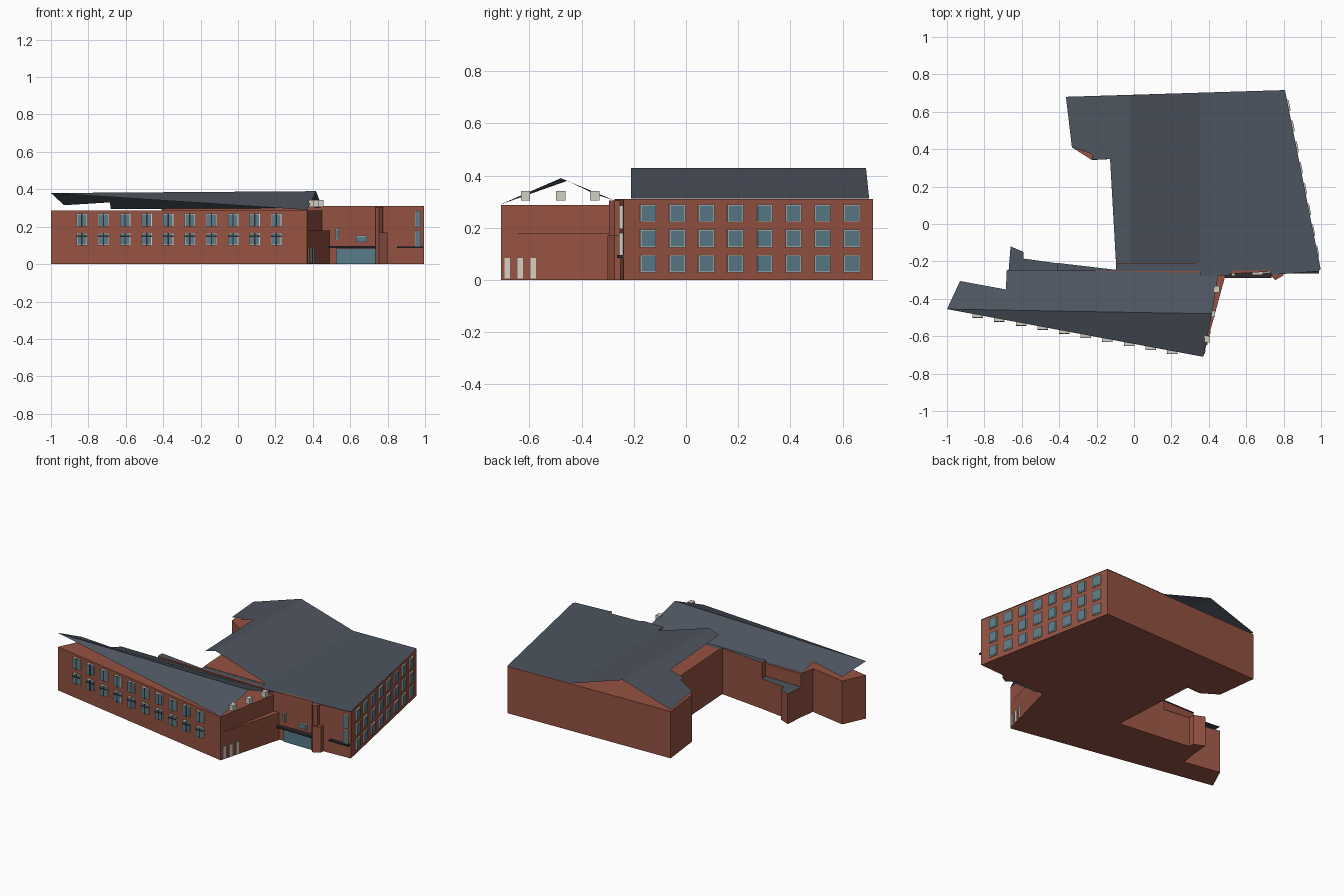
import bpy, bmesh, math
from mathutils import Matrix, Vector

if "Cube" in bpy.data.objects:
    bpy.data.objects.remove(bpy.data.objects["Cube"])


def material(name, rgb):
    m = bpy.data.materials.new(name)
    m.diffuse_color = (*rgb, 1)
    m.use_nodes = True
    m.node_tree.nodes["Principled BSDF"].inputs["Base Color"].default_value = m.diffuse_color
    return m


BRICK = material("brick", (0.30, 0.085, 0.055))
SLATE = material("slate", (0.075, 0.09, 0.115))
GLASS = material("glass", (0.10, 0.20, 0.25))
WHITE = material("frame", (0.65, 0.62, 0.55))
DARK = material("dark", (0.03, 0.025, 0.03))


def finish(name, bm, mat):
    me = bpy.data.meshes.new(name)
    bm.to_mesh(me)
    bm.free()
    me.materials.append(mat)
    ob = bpy.data.objects.new(name, me)
    bpy.context.collection.objects.link(ob)
    return ob


def sheet(name, pts, mat=SLATE):
    bm = bmesh.new()
    f = bm.faces.new([bm.verts.new(p) for p in pts])
    f.normal_update()
    if f.normal.z < 0:
        f.normal_flip()
    return finish(name, bm, mat)


def prism(name, pts, z0, z1, mat=BRICK):
    bm = bmesh.new()
    f = bm.faces.new([bm.verts.new((x, y, z0)) for x, y in pts])
    r = bmesh.ops.extrude_face_region(bm, geom=[f])
    vs = [v for v in r["geom"] if isinstance(v, bmesh.types.BMVert)]
    bmesh.ops.translate(bm, verts=vs, vec=(0, 0, z1 - z0))
    bmesh.ops.recalc_face_normals(bm, faces=bm.faces)
    return finish(name, bm, mat)


def box(name, c, s, mat, rot=0.0):
    bm = bmesh.new()
    M = Matrix.Translation(Vector(c)) @ Matrix.Rotation(rot, 4, 'Z') @ Matrix.Diagonal((*s, 1))
    bmesh.ops.create_cube(bm, size=1, matrix=M)
    return finish(name, bm, mat)


def window(name, x, y, z, w, h, rot=0.0, depth=0.02):
    # pale frame with a pane standing just proud of it
    n = Vector((math.sin(rot), -math.cos(rot), 0))
    box(name + "_frame", (x, y, z), (w, depth, h), WHITE, rot)
    p = Vector((x, y, z)) + n * 0.002
    box(name + "_pane", p, (w - 0.008, depth, h - 0.008), GLASS, rot)


# main block
prism("main_walls", [(-.364, .68), (.807, .716), (.995, -.24), (.36, -.275), (.36, -.215),
                     (-.096, -.215), (-.128, .347), (-.225, .342), (-.332, .41)], 0, .31)
sheet("main_flat_roof", [(.353, .702, .313), (.807, .716, .313), (.998, -.24, .313), (.985, -.253, .313),
                         (.735, -.272, .313), (.72, -.248, .313), (.53, -.25, .313), (.505, -.275, .313),
                         (.353, -.275, .313)])

# open-ended gable roof over the left half of the main block
def gable(x, y):
    return (x, y, .43 - abs(x + .02) * .117 / .373)


sheet("gable_roof_right", [gable(*p) for p in [(-.02, .69), (.353, .702), (.353, -.21), (-.02, -.21)]])
sheet("gable_roof_left", [gable(*p) for p in [(-.02, .69), (-.364, .68), (-.332, .41), (-.225, .375),
                                              (-.225, .344), (-.128, .347), (-.096, -.21), (-.02, -.21)]])

# front wing: lower storey flares out at the right end
prism("wing_lower_walls", [(-1, -.455), (.37, -.71), (.49, -.27), (.45, -.245), (-.67, -.245),
                           (-.685, -.35), (-.93, -.305)], 0, .18)
prism("wing_upper_walls", [(-1, -.455), (.37, -.71), (.45, -.275), (.45, -.245), (-.67, -.245),
                           (-.685, -.35), (-.93, -.305)], .18, .287)
sheet("wing_roof_front", [(-1, -.455, .38), (.37, -.71, .29), (.417, -.48, .39)])
sheet("wing_roof_back", [(-1, -.455, .38), (.417, -.48, .39), (.45, -.275, .305), (.353, -.245, .295),
                         (-.68, -.245, .294), (-.685, -.35, .33), (-.93, -.305, .315)])

# link between wing and main block, and the low rear bump
prism("link_walls", [(-.41, -.21), (-.096, -.245), (-.096, -.2), (.36, -.2), (.36, -.26), (-.41, -.25)], 0, .305)
sheet("link_roof", [(-.41, -.208, .308), (-.096, -.245, .308), (-.096, -.21, .308), (.355, -.21, .308),
                    (.355, -.25, .308), (-.41, -.25, .308)])
bump = [(-.67, -.245), (-.66, -.12), (-.59, -.15), (-.59, -.185), (-.41, -.21), (-.41, -.245)]
prism("bump_walls", bump, 0, .2)
sheet("bump_roof", [(x, y, .202) for x, y in bump])

# wing front windows: ten columns, two rows, with sills
for i in range(10):
    x = -.835 + i * .1155
    y = -.455 - (x + 1) * .255 / 1.37
    for j, (z, h) in enumerate(((.133, .066), (.235, .07))):
        window(f"wing_window_{i}_{j}", x, y, z, .056, h, 0, .026)
        box(f"wing_mullion_{i}_{j}", (x, y - .003, z), (.007, .026, h), DARK)
    box(f"wing_bar_{i}", (x, y - .004, .148), (.056, .026, .008), DARK)

# main right-hand windows: eight columns, three rows
rot = math.atan2(.956, -.188)
for i in range(8):
    y = -.146 + i * .1115
    x = .995 - (y + .24) * .188 / .956
    for j in range(3):
        window(f"side_window_{i}_{j}", x, y, .062 + j * .097, .062, .068, rot, .014)

# wing end: pale low windows, ledge and small lights above the wall
erot = math.atan2(.44, .12)
for i, y in enumerate((-.685, -.635, -.585)):
    box(f"end_window_{i}", (.37 + (y + .71) * .273, y, .045), (.022, .008, .08), WHITE, erot)
for i, y in enumerate((-.615, -.48, -.35)):
    box(f"end_light_{i}", (.375 + (y + .71) * .186, y, .323), (.03, .035, .037), WHITE)

# entrance: glazed doors, canopy, pier and small windows
box("entrance_doors", (.63, -.268, .042), (.21, .016, .084), GLASS)
box("entrance_canopy", (.61, -.275, .091), (.25, .03, .012), DARK)
prism("entrance_pier", [(.735, -.25), (.735, -.28), (.755, -.3), (.80, -.275), (.80, -.25)], 0, .17)
prism("entrance_pier_upper", [(.735, -.25), (.735, -.275), (.755, -.295), (.775, -.275), (.775, -.25)], .17, .305)
box("side_canopy", (.92, -.25, .09), (.14, .03, .01), DARK)
window("entrance_window_left", .53, -.266, .16, .02, .06)
window("entrance_window_mid", .66, -.26, .135, .06, .035)
for j, z in enumerate((.135, .24)):
    window(f"corner_window_{j}", .962, -.245, z, .03, .09)
